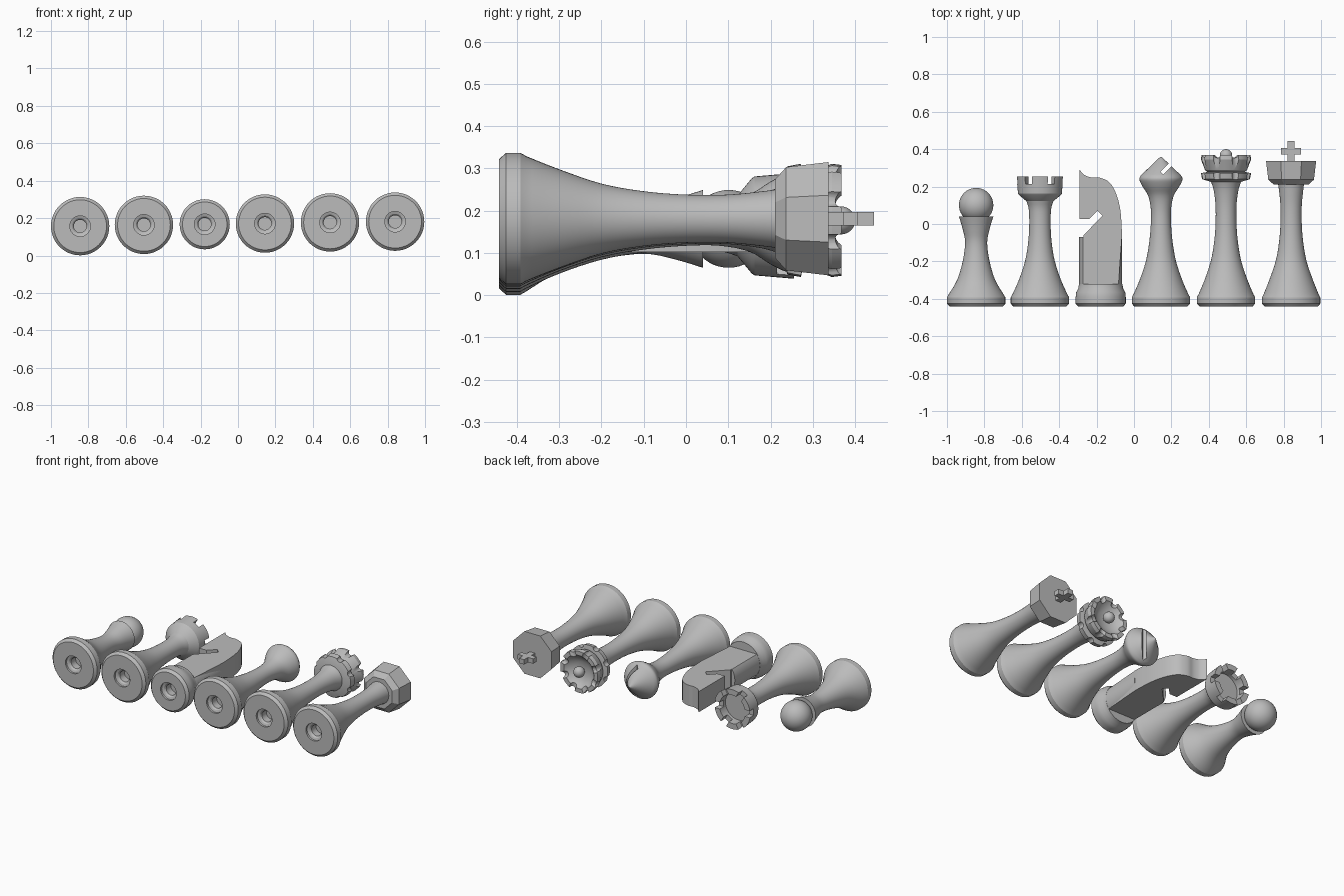
import bpy, bmesh, math
from mathutils import Vector, Matrix

if "Cube" in bpy.data.objects:
    bpy.data.objects.remove(bpy.data.objects["Cube"])

grey = bpy.data.materials.new("plain grey")
grey.diffuse_color = (0.5, 0.5, 0.5, 1)
grey.use_nodes = True
grey.node_tree.nodes["Principled BSDF"].inputs["Base Color"].default_value = grey.diffuse_color


def finish(name, bm):
    bmesh.ops.remove_doubles(bm, verts=bm.verts, dist=1e-5)
    bmesh.ops.recalc_face_normals(bm, faces=bm.faces)
    me = bpy.data.meshes.new(name)
    bm.to_mesh(me)
    bm.free()
    me.materials.append(grey)
    ob = bpy.data.objects.new(name, me)
    bpy.context.collection.objects.link(ob)
    return ob


def spline(pts, n=4):
    """Smooth curve through a few profile points."""
    out = []
    for i in range(len(pts) - 1):
        a, b, c, d = (Vector(pts[max(0, min(len(pts) - 1, i + k))]) for k in (-1, 0, 1, 2))
        for j in range(n):
            t = j / n
            out.append(tuple(0.5 * (2 * b + (c - a) * t + (2 * a - 5 * b + 4 * c - d) * t * t
                                    + (3 * b - a - 3 * c + d) * t ** 3)))
    return out + [tuple(pts[-1])]


def lathe(name, cx, cz, prof, seg=48, turn=0.0):
    """Revolve (radius, y) points about an axis running along y."""
    bm = bmesh.new()
    rings = []
    for r, y in prof:
        if r < 1e-6:
            rings.append([bm.verts.new((cx, y, cz))] * seg)
        else:
            angles = [turn + math.tau * k / seg for k in range(seg)]
            rings.append([bm.verts.new((cx + r * math.cos(a), y, cz + r * math.sin(a))) for a in angles])
    for p, q in zip(rings, rings[1:]):
        for k in range(seg):
            m = (k + 1) % seg
            loop = list(dict.fromkeys((p[k], p[m], q[m], q[k])))
            if len(loop) > 2:
                bm.faces.new(loop)
    return finish(name, bm)


def box(name, loc, size, rot=None):
    bm = bmesh.new()
    mat = Matrix.Translation(loc) @ (rot or Matrix()) @ Matrix.Diagonal((*size, 1))
    bmesh.ops.create_cube(bm, size=1, matrix=mat)
    return finish(name, bm)


def rod(name, loc, axis, r, length):
    bm = bmesh.new()
    rot = Vector(axis).to_track_quat('Z', 'Y').to_matrix().to_4x4()
    bmesh.ops.create_cone(bm, cap_ends=True, segments=16, radius1=r, radius2=r,
                          depth=length, matrix=Matrix.Translation(loc) @ rot)
    return finish(name, bm)


def ball(name, loc, r):
    bm = bmesh.new()
    bmesh.ops.create_uvsphere(bm, u_segments=40, v_segments=24, radius=r, matrix=Matrix.Translation(loc))
    return finish(name, bm)


def prism(name, outline, cz, half):
    """Extrude an xy outline along z."""
    bm = bmesh.new()
    face = bm.faces.new([bm.verts.new((x, y, cz - half)) for x, y in outline])
    ext = bmesh.ops.extrude_face_region(bm, geom=[face])
    for v in ext['geom']:
        if isinstance(v, bmesh.types.BMVert):
            v.co.z += 2 * half
    return finish(name, bm)


def boolean(ob, cutters, op='DIFFERENCE'):
    for c in cutters:
        m = ob.modifiers.new("cut", 'BOOLEAN')
        m.operation, m.object, m.solver = op, c, 'EXACT'
        bpy.context.view_layer.objects.active = ob
        bpy.ops.object.modifier_apply(modifier=m.name)
        bpy.data.objects.remove(c)


def foot(r):
    """Underside with stepped socket, chamfer and straight rim."""
    return [(0, -.37), (.034, -.37), (.034, -.415), (.042, -.425), (.055, -.43), (.055, -.442),
            (r - .015, -.442), (r, -.426), (r, -.392)]


def body(name, cx, cz, neck, top):
    return lathe(name, cx, cz, foot(.156) + spline([(.148, -.378)] + neck) + top)


# pawn
X, Z = -.844, .157
body("pawn_body", X, Z, [(.102, -.3), (.072, -.2), (.059, -.1), (.072, -.027), (.092, .04)], [(0, .04)])
ball("pawn_head", (X, .101, Z), .092)

# rook, with hollow top and six gaps in the rim
X, Z = -.503, .164
rook = body("rook", X, Z, [(.113, -.3), (.08, -.2), (.063, -.1), (.057, 0), (.06, .08), (.072, .122)],
            [(.112, .155), (.117, .162), (.125, .255), (.09, .255), (.09, .195), (0, .195)])
gaps = []
for k in range(6):
    a = math.radians(60 * k)
    gaps.append(box("gap", (X + .11 * math.cos(a), .25, Z + .11 * math.sin(a)),
                    (.09, .07, .042), Matrix.Rotation(-a, 4, 'Y')))
boolean(rook, gaps)

# knight: round foot, flat-sided shaft and cut-out head
X, Z = -.178, .167
lathe("knight_foot", X, Z, foot(.134) + [(.131, -.365), (.12, -.345), (.116, -.32), (0, -.32)])
shaft = lathe("knight_shaft", X, Z, [(0, -.33), (.115, -.33), (.115, -.07), (0, -.07)])
boolean(shaft, [box("slab", (X, -.2, Z), (.4, .5, .13))], 'INTERSECT')
mane = spline([(-.291, .29), (-.265, .262), (-.227, .249), (-.184, .248), (-.131, .222),
               (-.094, .158), (-.072, .067), (-.064, -.06)])
prism("knight_head", mane + [(-.083, -.32), (-.273, -.32), (-.27, -.06), (-.168, .045),
                             (-.195, .072), (-.238, .027), (-.291, .027)], Z, .065)

# bishop with diagonal slot
X, Z = .144, .171
bishop = body("bishop", X, Z, [(.114, -.3), (.081, -.2), (.063, -.1), (.054, 0), (.054, .08), (.068, .15),
                               (.098, .2), (.115, .237), (.109, .257), (.097, .27)], [(.006, .357), (0, .36)])
boolean(bishop, [box("slot", (X + .058, .325, Z), (.15, .022, .4), Matrix.Rotation(math.pi / 4, 4, 'Z'))])

# queen: scalloped collar and crown, with a ball in the bowl
X, Z = .492, .177
body("queen_body", X, Z, [(.115, -.3), (.082, -.2), (.064, -.1), (.056, 0), (.056, .1), (.066, .18), (.08, .225)],
     [(.08, .3), (0, .3)])
collar = lathe("queen_collar", X, Z, [(0, .225), (.08, .225), (.128, .24), (.134, .272), (.09, .28), (0, .28)])
crown = lathe("queen_crown", X, Z, [(0, .27), (.09, .27), (.112, .288), (.134, .345), (.131, .368),
                                    (.105, .368), (.085, .345), (.05, .328), (0, .322)])
for part, dist in ((collar, .138), (crown, .138)):
    cuts = []
    for k in range(8):
        a = math.tau * (k + .5) / 8
        d = Vector((math.cos(a), 0, math.sin(a)))
        cuts.append(rod("scallop", Vector((X, .3, Z)) + d * dist, (0, 1, 0), .02, .3))
        if part is crown:
            cuts.append(rod("dip", Vector((X, .375, Z)) + d * .11, d, .022, .1))
    boolean(part, cuts)
ball("queen_ball", (X, .367, Z), .033)

# king: eight-sided head with a cross
X, Z = .84, .181
body("king_body", X, Z, [(.117, -.3), (.083, -.2), (.065, -.1), (.057, 0), (.057, .1), (.066, .19), (.07, .215)],
     [(0, .215)])
k8 = 1 / math.cos(math.pi / 8)
lathe("king_head", X, Z, [(0, .21), (.092 * k8, .21), (.122 * k8, .237), (.134 * k8, .337), (0, .337)],
      8, math.pi / 8)
s, w, y0, y1, y2, y3 = .018, .054, .33, .372, .406, .445
prism("king_cross", [(X + x, y) for x, y in ((-s, y0), (s, y0), (s, y1), (w, y1), (w, y2), (s, y2), (s, y3),
                                             (-s, y3), (-s, y2), (-w, y2), (-w, y1), (-s, y1))], Z, .0155)

# smooth the round parts, keep edges crisp
for ob in bpy.context.scene.objects:
    ob.select_set(True)
    bpy.context.view_layer.objects.active = ob
bpy.ops.object.shade_smooth_by_angle(angle=math.radians(28))
